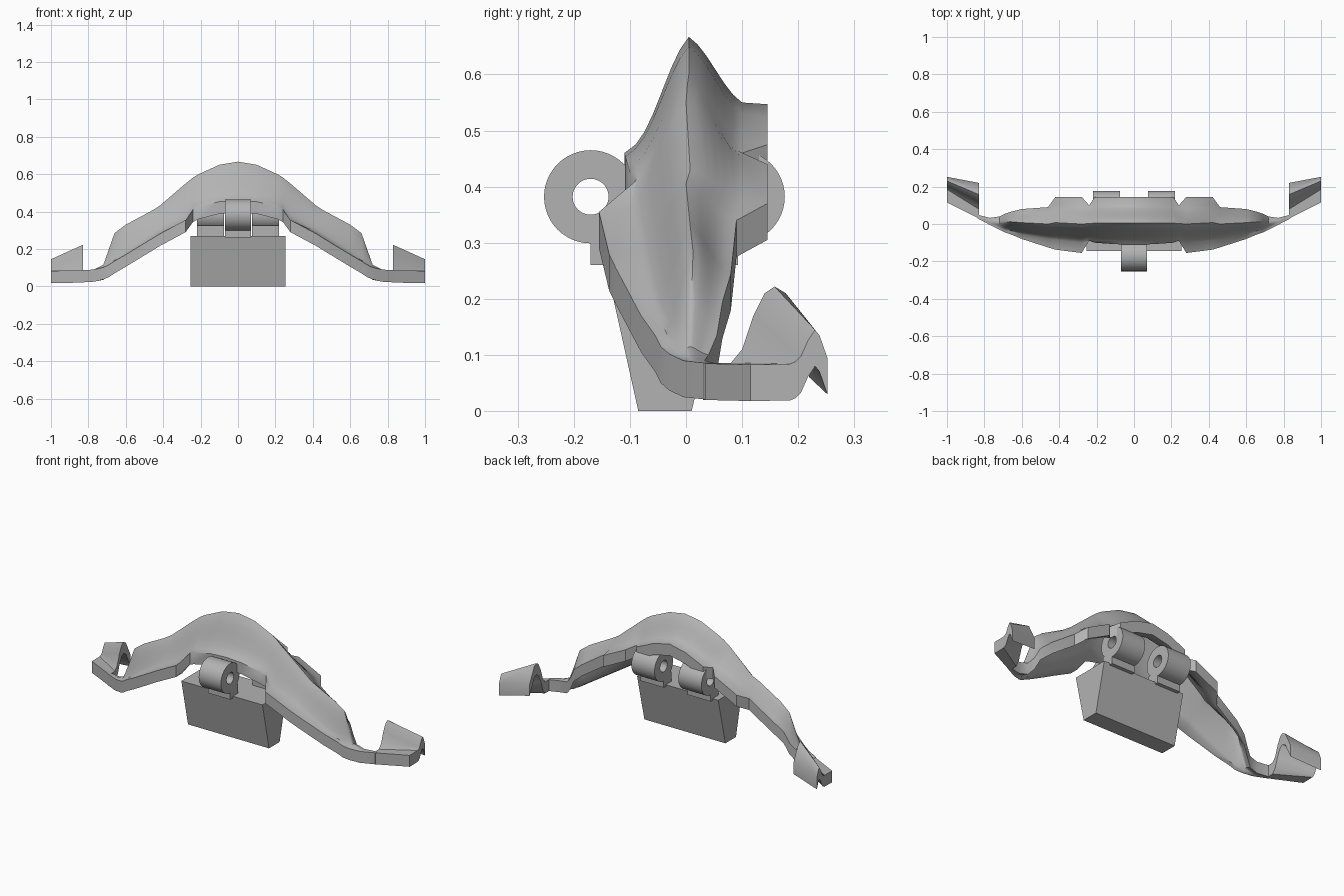
import bpy, bmesh, math
from mathutils import Vector

cube = bpy.data.objects.get("Cube")
if cube:
    bpy.data.objects.remove(cube, do_unlink=True)

# One plain grey for the whole bracket
GREY = (0.45, 0.45, 0.45, 1.0)
grey = bpy.data.materials.new("plain grey")
grey.use_nodes = True
grey.diffuse_color = GREY
grey.node_tree.nodes["Principled BSDF"].inputs["Base Color"].default_value = GREY


def finish(name, bm, smooth=True):
    """Turn a bmesh into a named, shaded object."""
    bmesh.ops.recalc_face_normals(bm, faces=bm.faces[:])
    mesh = bpy.data.meshes.new(name)
    bm.to_mesh(mesh)
    bm.free()
    mesh.materials.append(grey)
    obj = bpy.data.objects.new(name, mesh)
    bpy.context.collection.objects.link(obj)
    if smooth:
        bpy.ops.object.select_all(action="DESELECT")
        obj.select_set(True)
        bpy.context.view_layer.objects.active = obj
        bpy.ops.object.shade_smooth_by_angle(angle=math.radians(38))
    return obj


def loft(name, rings, capped=True, smooth=True):
    """Skin closed rings of equal length; without caps the loft joins up."""
    bm = bmesh.new()
    rows = [[bm.verts.new(p) for p in ring] for ring in rings]
    pairs = list(zip(rows, rows[1:]))
    if not capped:
        pairs.append((rows[-1], rows[0]))
    for a, b in pairs:
        for i in range(len(a)):
            j = (i + 1) % len(a)
            bm.faces.new((a[i], a[j], b[j], b[i]))
    if capped:
        bm.faces.new(rows[0])
        bm.faces.new(rows[-1])
    return finish(name, bm, smooth)


def sheet_ring(x, top, thickness):
    """Cross-section of a sheet that is thick in the vertical direction."""
    upper = [Vector((x, y, z)) for y, z in top]
    lower = [p - Vector((0, 0, thickness)) for p in reversed(upper)]
    return upper + lower


def box(name, low, high):
    bm = bmesh.new()
    bmesh.ops.create_cube(bm, size=1)
    for v in bm.verts:
        v.co = [high[i] if v.co[i] > 0 else low[i] for i in range(3)]
    return finish(name, bm, False)


def slope(start, end, steps=6):
    """Soft S-shaped flank between a foot and the ridge."""
    points = []
    for i in range(1, steps + 1):
        t = i / steps
        ease = 0.5 * t + 0.5 * (0.5 - 0.5 * math.cos(math.pi * t))
        points.append((start[0] + (end[0] - start[0]) * t,
                       start[1] + (end[1] - start[1]) * ease))
    return points


# Arched shell stations: x, front lip, front foot, ridge height, back foot, back lip
STATIONS = [
    (0, (-.11, .46), (-.09, .475), .667, (.1, .55), (.145, .547)),
    (.1, (-.108, .453), (-.09, .468), .65, (.1, .53), (.145, .525)),
    (.21, (-.1, .425), (-.09, .44), .6, (.1, .48), (.145, .475)),
    (.24, (-.09, .41), (-.085, .42), .582, (.09, .465), (.1, .46)),
    (.28, (-.155, .355), (-.1, .355), .55, (.1, .45), (.145, .44)),
    (.42, (-.137, .28), (-.085, .29), .43, (.1, .38), (.145, .37)),
    (.46, (-.125, .255), (-.08, .265), .405, (.08, .345), (.09, .34)),
    (.6, (-.08, .17), (-.055, .175), .33, (.07, .25), (.08, .245)),
    (.66, (-.055, .135), (-.035, .14), .285, (.06, .2), (.065, .195)),
    (.69, (-.045, .115), (-.03, .12), .2, (.05, .14), (.055, .135)),
    (.72, (-.03, .102), (-.02, .102), .115, (.035, .102), (.04, .1)),
    (.77, (-.005, .09), (0, .09), .09, (.03, .09), (.033, .09)),
    (.84, (.032, .086), (.035, .086), .086, (.045, .086), (.05, .086)),
]


def shell_section(station):
    x, lip_f, foot_f, ridge_z, foot_b, lip_b = station
    ridge = ((foot_f[0] + foot_b[0]) / 2, ridge_z)
    front = slope(foot_f, ridge)
    back = slope(foot_b, ridge)[:-1]
    top = [lip_f, foot_f] + front + back[::-1] + [foot_b, lip_b]
    return x, top


half = [shell_section(s) for s in STATIONS]
full = [(-x, top) for x, top in half[:0:-1]] + half
loft("arched_shell", [sheet_ring(x, top, .065) for x, top in full])

# Folded end clips, rising to a hump at the back
INNER = [(.03, .085), (.08, .086), (.1, .11), (.12, .17), (.14, .21),
         (.158, .222), (.178, .21), (.22, .125)]
OUTER = [(.115, .083), (.185, .084), (.195, .088), (.205, .098), (.217, .125),
         (.23, .145), (.238, .135), (.252, .095)]
for side, label in ((1, "left"), (-1, "right")):
    loft(label + "_end_clip", [sheet_ring(side * .83, INNER, .065),
                               sheet_ring(side * 1.0, OUTER, .065)])

# Tapered block below the arch
wedge = [(-.085, 0), (.01, 0), (.075, .27), (-.145, .27)]
loft("wedge_block", [[(x, y, z) for y, z in wedge] for x in (-.255, .255)],
     smooth=False)


# Hinge barrels with a through hole, each on a small foot
def hinge(name, x0, x1, y, inward, z=.382, outer=.083, hole=.032, sides=48):
    rings = []
    for i in range(sides):
        a = math.tau * i / sides
        c, s = math.cos(a), math.sin(a)
        rings.append([(x, y + r * c, z + r * s)
                      for x, r in ((x0, hole), (x0, outer), (x1, outer), (x1, hole))])
    loft(name + "_barrel", rings, capped=False)
    ends = sorted((y, y + inward))
    box(name + "_foot", (x0, ends[0], .26), (x1, ends[1], .325))


hinge("front_hinge", -.07, .07, -.17, .07)
hinge("back_left_hinge", .075, .22, .093, -.07)
hinge("back_right_hinge", -.22, -.075, .093, -.07)
